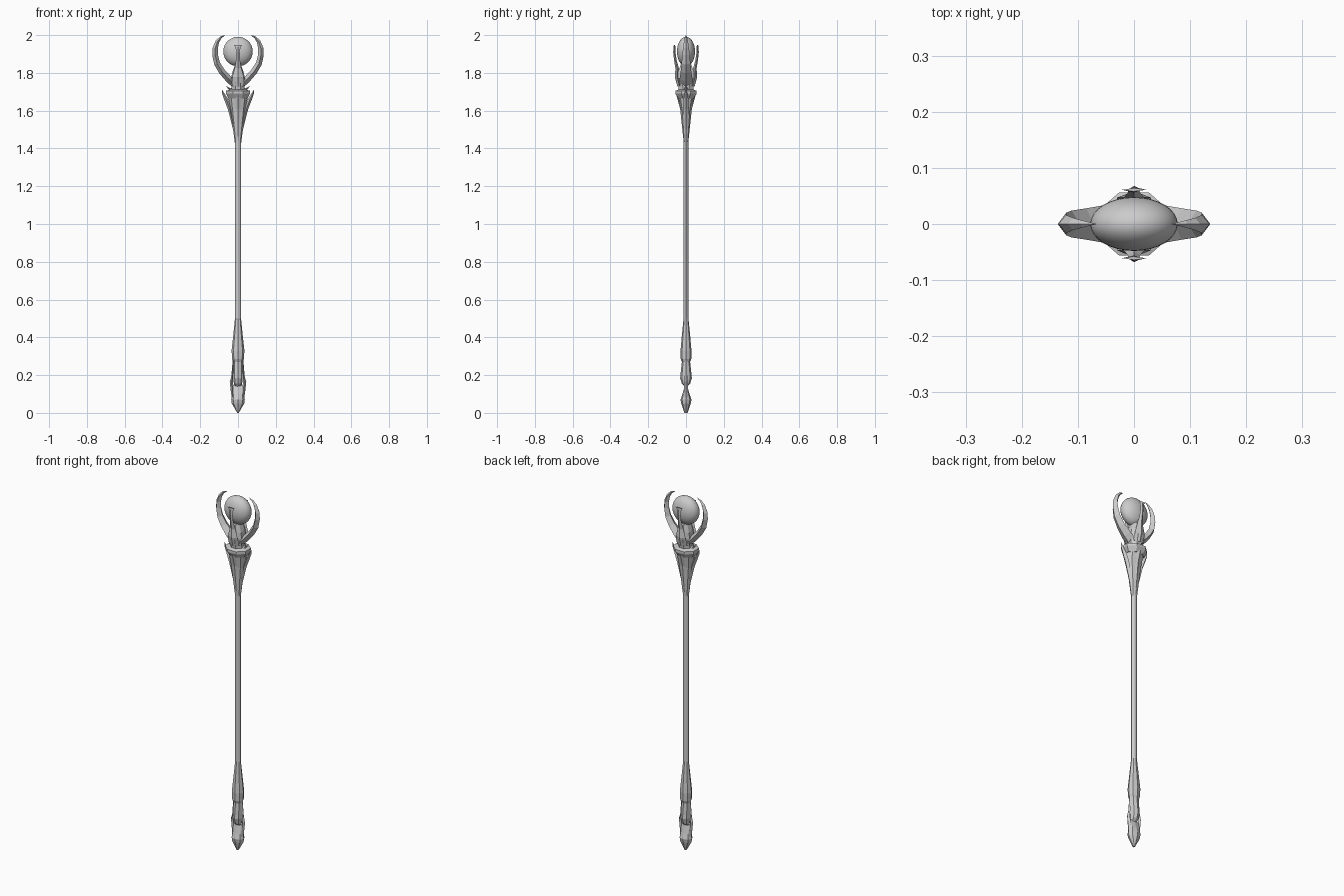
import bpy, bmesh, math
from mathutils import Vector


def finish(name, bm, smooth=None):
    bmesh.ops.recalc_face_normals(bm, faces=bm.faces)
    me = bpy.data.meshes.new(name)
    bm.to_mesh(me)
    bm.free()
    ob = bpy.data.objects.new(name, me)
    bpy.context.collection.objects.link(ob)
    if smooth:
        bpy.context.view_layer.objects.active = ob
        ob.select_set(True)
        bpy.ops.object.shade_smooth_by_angle(angle=math.radians(smooth))
        ob.select_set(False)
    return ob


def bridge(bm, rings):
    n = len(rings[0])
    for a, b in zip(rings, rings[1:]):
        for i in range(n):
            j = (i + 1) % n
            bm.faces.new((a[i], a[j], b[j], b[i]))
    bm.faces.new(rings[0][::-1])
    bm.faces.new(rings[-1])


def loft(name, rings, sides=8, turn=0.0, smooth=None):
    """Stack of elliptical rings given as (z, x radius, y radius)."""
    bm = bmesh.new()
    loops = []
    for z, rx, ry in rings:
        angles = [2 * math.pi * (i + turn) / sides for i in range(sides)]
        loops.append([bm.verts.new((rx * math.cos(a), ry * math.sin(a), z)) for a in angles])
    bridge(bm, loops)
    return finish(name, bm, smooth)


def blade(name, path, axis, sign):
    """Diamond section swept along (out, z, half width in plane, half thickness)."""
    bm = bmesh.new()
    loops = []
    for i, (u, z, w, t) in enumerate(path):
        p, q = path[max(i - 1, 0)], path[min(i + 1, len(path) - 1)]
        d = Vector((q[0] - p[0], q[1] - p[1])).normalized()
        nu, nz = d.y, -d.x
        pts = [(u + nu * w, z + nz * w, 0), (u, z, t),
               (u - nu * w, z - nz * w, 0), (u, z, -t)]
        loops.append([bm.verts.new((sign * a, c, b) if axis == 'x' else (c, sign * a, b))
                      for a, b, c in [(a, b, c) for a, b, c in pts]])
    bridge(bm, loops)
    return finish(name, bm)


# Shaft and lower grip
loft("shaft", [(0.48, 0.016, 0.013), (1.45, 0.016, 0.013)], smooth=50)
loft("grip", [(0.14, 0.018, 0.005), (0.155, 0.022, 0.022), (0.185, 0.025, 0.031),
              (0.27, 0.025, 0.022), (0.285, 0.031, 0.028), (0.33, 0.034, 0.029),
              (0.42, 0.024, 0.021), (0.5, 0.016, 0.013)])

# Pommel: pinched in depth at the top, pointed at the bottom
loft("pommel", [(0.0, 0.004, 0.009), (0.05, 0.033, 0.025), (0.07, 0.036, 0.029),
                (0.10, 0.032, 0.019), (0.145, 0.036, 0.005)])

# Flared head and collar
loft("flare", [(1.43, 0.017, 0.012), (1.5, 0.026, 0.019), (1.6, 0.040, 0.028),
               (1.67, 0.051, 0.042)])
loft("collar", [(1.665, 0.054, 0.044), (1.69, 0.069, 0.061), (1.705, 0.069, 0.061),
                (1.712, 0.045, 0.042)], turn=0.5)
loft("cup", [(1.70, 0.04, 0.040), (1.725, 0.036, 0.044), (1.765, 0.040, 0.055),
             (1.80, 0.034, 0.047), (1.845, 0.016, 0.030)], turn=0.5)

# Blades that repeat on both sides
horn = [(0.015, 1.735, 0.018, 0.038), (0.05, 1.768, 0.018, 0.034),
        (0.085, 1.807, 0.017, 0.028), (0.111, 1.85, 0.016, 0.024),
        (0.121, 1.895, 0.015, 0.020), (0.121, 1.93, 0.014, 0.016),
        (0.109, 1.966, 0.010, 0.011), (0.091, 1.988, 0.006, 0.006),
        (0.068, 2.0, 0.0005, 0.0005)]
claw = [(0.034, 1.73, 0.012, 0.033), (0.047, 1.78, 0.012, 0.030),
        (0.047, 1.825, 0.009, 0.018), (0.056, 1.865, 0.007, 0.011),
        (0.062, 1.91, 0.006, 0.009), (0.061, 1.938, 0.005, 0.014),
        (0.061, 1.948, 0.003, 0.022)]
spike = [(0.022, 1.50, 0.004, 0.006), (0.044, 1.61, 0.010, 0.015),
         (0.063, 1.66, 0.010, 0.013), (0.078, 1.69, 0.006, 0.008),
         (0.085, 1.712, 0.0005, 0.0005)]
thorn = [(0.02, 1.705, 0.010, 0.020), (0.045, 1.715, 0.006, 0.012),
         (0.062, 1.73, 0.0005, 0.0005)]
ridge = [(0.010, 1.44, 0.003, 0.005), (0.026, 1.61, 0.005, 0.012),
         (0.046, 1.69, 0.007, 0.016)]
cheek = [(0.027, 0.075, 0.006, 0.012), (0.032, 0.13, 0.008, 0.011),
         (0.035, 0.165, 0.009, 0.011), (0.031, 0.19, 0.005, 0.008),
         (0.025, 0.28, 0.003, 0.006)]
for side, s in (("right", 1), ("left", -1)):
    blade("horn_" + side, horn, 'x', s)
    blade("collar_spike_" + side, spike, 'x', s)
    blade("collar_thorn_" + side, thorn, 'x', s)
    blade("pommel_cheek_" + side, cheek, 'x', s)
for side, s in (("back", 1), ("front", -1)):
    blade("claw_" + side, claw, 'y', s)
    blade("flare_ridge_" + side, ridge, 'y', s)

# Orb held between the horns
bm = bmesh.new()
bmesh.ops.create_uvsphere(bm, u_segments=32, v_segments=16, radius=1)
bmesh.ops.scale(bm, vec=(0.078, 0.048, 0.078), verts=bm.verts)
bmesh.ops.translate(bm, vec=(0, 0, 1.913), verts=bm.verts)
finish("orb", bm, smooth=60)
